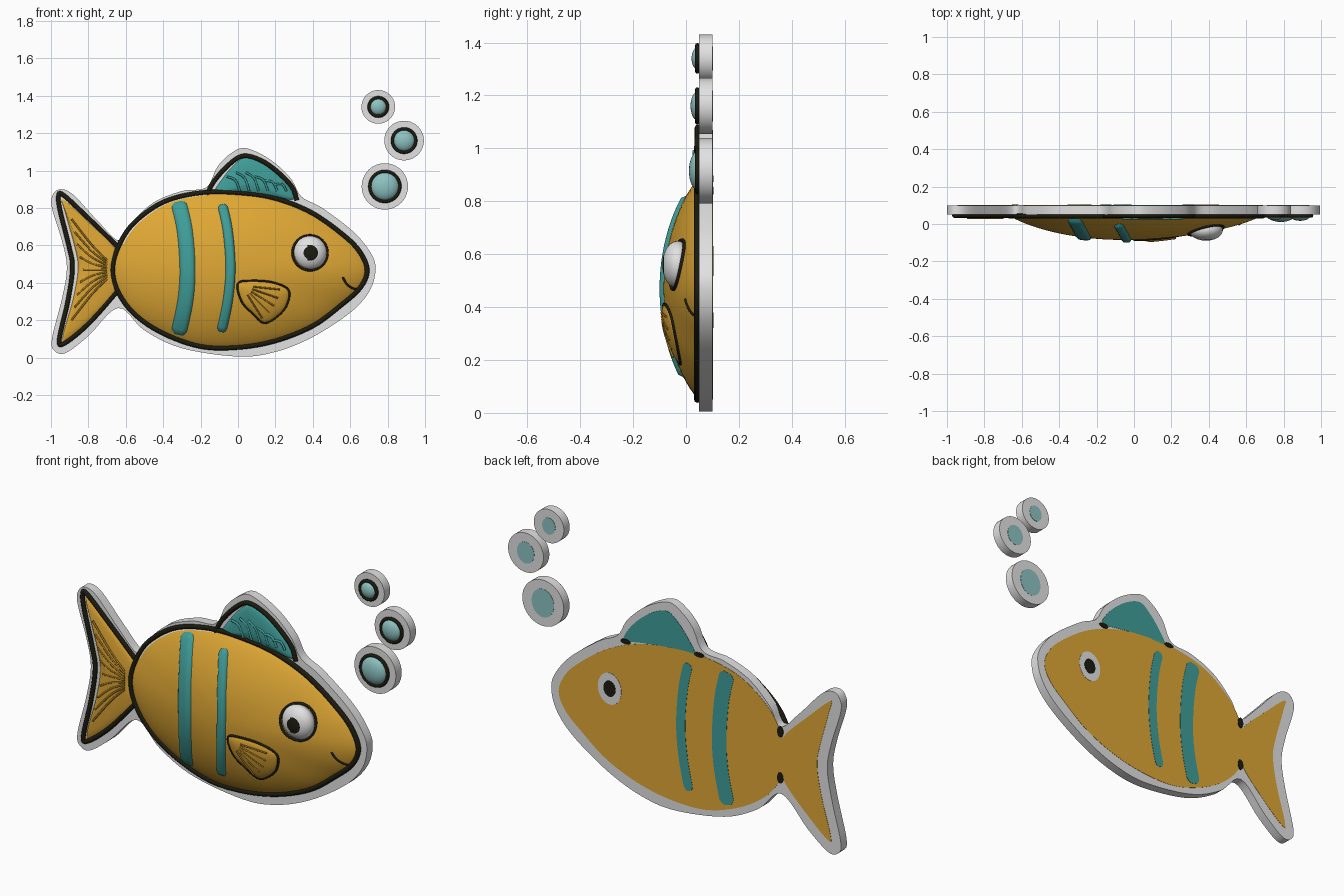
import bpy, bmesh, math
from mathutils import Vector

cube = bpy.data.objects.get("Cube")
if cube:
    bpy.data.objects.remove(cube, do_unlink=True)


def material(name, r, g, b):
    m = bpy.data.materials.new(name)
    m.use_nodes = True
    m.diffuse_color = (r, g, b, 1)
    bsdf = next(n for n in m.node_tree.nodes if n.type == 'BSDF_PRINCIPLED')
    bsdf.inputs["Base Color"].default_value = (r, g, b, 1)
    bsdf.inputs["Roughness"].default_value = 0.6
    return m


WHITE = material("white", 0.76, 0.76, 0.76)
YELLOW = material("golden yellow", 0.74, 0.39, 0.035)
OCHRE = material("dark ochre", 0.36, 0.18, 0.016)
TEAL = material("teal", 0.05, 0.34, 0.32)
PALE = material("pale teal", 0.27, 0.54, 0.54)
BLACK = material("black", 0.012, 0.011, 0.005)


def finish(name, bm, *mats):
    bmesh.ops.recalc_face_normals(bm, faces=bm.faces)
    me = bpy.data.meshes.new(name)
    bm.to_mesh(me)
    bm.free()
    ob = bpy.data.objects.new(name, me)
    bpy.context.collection.objects.link(ob)
    for m in mats:
        me.materials.append(m)
    bpy.ops.object.select_all(action='DESELECT')
    bpy.context.view_layer.objects.active = ob
    ob.select_set(True)
    bpy.ops.object.shade_smooth_by_angle(angle=math.radians(40))
    return ob


def smooth(pts, closed=True, n=6):
    """Rounded path through the given (x, z) points."""
    p = [Vector(q) for q in pts]
    p = [p[-1]] + p + p[:2] if closed else [p[0]] + p + [p[-1]]
    out = []
    for a, b, c, d in zip(p, p[1:], p[2:], p[3:]):
        for i in range(n):
            t = i / n
            out.append(0.5 * (2 * b + (c - a) * t + (2 * a - 5 * b + 4 * c - d) * t * t
                              + (3 * b - a - 3 * c + d) * t ** 3))
    return out if closed else out + [p[-2]]


def circle(c, rx, rz=None, n=40):
    return [Vector((c[0] + rx * math.cos(k * math.tau / n),
                    c[1] + (rz or rx) * math.sin(k * math.tau / n))) for k in range(n)]


def plate(name, outline, y0, y1, mat):
    bm = bmesh.new()
    face = bm.faces.new([bm.verts.new((p.x, y0, p.y)) for p in outline])
    ext = bmesh.ops.extrude_face_region(bm, geom=[face])
    bmesh.ops.translate(bm, vec=(0, y1 - y0, 0),
                        verts=[v for v in ext["geom"] if isinstance(v, bmesh.types.BMVert)])
    return finish(name, bm, mat)


def back_paint(name, outline, mat, layer=1):
    return plate(name, outline, 0.099, 0.1 + 0.0015 * layer, mat)


def tube(name, path, radius, mat, y, closed=True):
    """Round line along a path; y is a function of x and z."""
    cu = bpy.data.curves.new(name, 'CURVE')
    cu.dimensions = '3D'
    cu.bevel_depth, cu.bevel_resolution, cu.use_fill_caps = radius, 2, True
    sp = cu.splines.new('POLY')
    sp.points.add(len(path) - 1)
    for pt, p in zip(sp.points, path):
        pt.co = (p.x, y(p.x, p.y), p.y, 1)
    sp.use_cyclic_u = closed
    cu.materials.append(mat)
    ob = bpy.data.objects.new(name, cu)
    bpy.context.collection.objects.link(ob)
    bpy.ops.object.select_all(action='DESELECT')
    bpy.context.view_layer.objects.active = ob
    ob.select_set(True)
    bpy.ops.object.convert(target='MESH')
    bpy.ops.object.shade_smooth_by_angle(angle=math.radians(50))


def swell(r, power):
    return max(0.0, 1 - r * r) ** power


def dome(name, outline, center, height, base, mats, power=0.8, rule=None, rings=14):
    """Cushion that rises from the outline towards its center."""
    c = Vector(center)
    bm = bmesh.new()

    def vert(p, r):
        return bm.verts.new((p.x, base(p.x, p.y) - height * swell(r, power), p.y))
    steps = [math.sin(k / rings * math.pi / 2) for k in range(1, rings + 1)]
    loops = [[vert(c.lerp(p, r), r) for p in outline] for r in steps]
    top, n = vert(c, 0), len(outline)
    for k in range(n):
        j = (k + 1) % n
        bm.faces.new((top, loops[0][k], loops[0][j]))
        for i, (a, b) in enumerate(zip(loops, loops[1:])):
            f = bm.faces.new((a[k], b[k], b[j], a[j]))
            if rule and rule(f.calc_center_median(), steps[i + 1]):
                f.material_index = 1
    return finish(name, bm, *mats)


def flat(y):
    return lambda x, z: y


# Backing plate with its rounded rim
rim = smooth([(-.95, .9), (-.99, .87), (-.995, .8), (-.94, .62), (-.915, .48), (-.94, .32), (-.995, .1),
              (-.98, .035), (-.92, .025), (-.8, .115), (-.64, .265), (-.5, .145), (-.3, .05), (0, .005),
              (.2, .03), (.4, .11), (.6, .24), (.7, .35), (.735, .46), (.715, .55), (.62, .67), (.45, .8),
              (.34, .86), (.28, .96), (.17, 1.06), (.04, 1.12), (-.04, 1.09), (-.11, 1.02), (-.17, .91),
              (-.3, .89), (-.45, .83), (-.57, .72), (-.635, .625), (-.75, .73), (-.88, .87)])
backing = plate("backing_plate", rim, 0.05, 0.1, WHITE)

# Body cushion
BODY_C = Vector((-.06, .47))
BODY_H, BODY_Y = 0.135, 0.05
body_line = smooth([(-.67, .47), (-.64, .59), (-.56, .715), (-.4, .83), (-.2, .88), (0, .88), (.2, .85),
                    (.4, .77), (.58, .64), (.66, .55), (.69, .46), (.65, .37), (.55, .28), (.4, .17),
                    (.2, .09), (0, .055), (-.2, .06), (-.4, .13), (-.55, .23), (-.64, .35)])
dome("body", body_line, BODY_C, BODY_H, flat(BODY_Y), [YELLOW, WHITE],
     rule=lambda p, r: r > 0.975 and -.62 < p.x < -.18 and p.z > .55, rings=18)
tube("body_outline", body_line, 0.013, BLACK, flat(0.043))


def body_y(x, z):
    """Front surface of the body at x, z."""
    d = Vector((x, z)) - BODY_C
    for a, b in zip(body_line, body_line[1:] + body_line[:1]):
        e, o = b - a, a - BODY_C
        det = d.x * e.y - d.y * e.x
        if abs(det) < 1e-9:
            continue
        s = (o.x * e.y - o.y * e.x) / det
        u = (o.x * d.y - o.y * d.x) / det
        if s > 0 and -1e-6 <= u <= 1 + 1e-6:
            return BODY_Y - BODY_H * swell(1 / s, 0.8)
    return BODY_Y - BODY_H


# Tail with rays
tail = smooth([(-.65, .57), (-.8, .725), (-.935, .845), (-.925, .78), (-.875, .6), (-.855, .48),
               (-.88, .32), (-.935, .12), (-.92, .09), (-.8, .19), (-.65, .35), (-.66, .46)])
dome("tail", tail, (-.8, .47), 0.02, flat(0.048), [YELLOW], power=0.5, rings=6)
tail_line = smooth([(-.64, .59), (-.8, .745), (-.935, .87), (-.96, .86), (-.95, .78), (-.905, .6), (-.885, .48),
                    (-.91, .3), (-.955, .1), (-.93, .075), (-.8, .18), (-.64, .36)], closed=False)
tube("tail_outline", tail_line, 0.012, BLACK, flat(0.045), closed=False)
for k in range(9):
    s = (k - 4) / 4
    ray = smooth([(-.7, .47 + .05 * s), (-.78, .47 + .13 * s), (-.83 - .06 * abs(s), .47 + .27 * s)], False)
    tube("tail_ray", ray, 0.005, OCHRE, flat(0.031), closed=False)

# Dorsal fin with slanted rays
dorsal = smooth([(-.125, .875), (-.08, .96), (-.02, 1.03), (.04, 1.07), (.12, 1.045), (.21, .98), (.28, .9),
                 (.295, .845), (.18, .86), (0, .88)])
dome("dorsal_fin", dorsal, (.08, .94), 0.02, flat(0.048), [TEAL], power=0.5, rings=6)
dorsal_line = smooth([(-.165, .87), (-.13, .94), (-.05, 1.03), (.03, 1.078), (.13, 1.05), (.22, .985),
                      (.29, .91), (.315, .84)], False)
tube("dorsal_outline", dorsal_line, 0.012, BLACK, flat(0.045), closed=False)
for k in range(6):
    x = -.06 + .05 * k
    h = 1.0 - .022 * abs(k - 1.5)
    ray = smooth([(x, h), (x + .045, (h + .9) / 2 + .015), (x + .07, .89)], False)
    tube("dorsal_ray", ray, 0.006, TEAL, flat(0.03), closed=False)

# Raised stripes that follow the body
stripes = [([(-.32, .835), (-.285, .68), (-.27, .47), (-.282, .3), (-.32, .12)], .043),
           ([(-.085, .82), (-.055, .68), (-.04, .48), (-.055, .3), (-.09, .135)], .027)]


def stripe_row(path, i, half):
    side = (path[min(i + 1, len(path) - 1)] - path[max(i - 1, 0)]).normalized()
    end = min(i, len(path) - 1 - i) / 2.5
    return Vector((-side.y, side.x)) * half * math.sqrt(min(1, .25 + end))


for pts, half in stripes:
    path = smooth(pts, False, 9)
    bm, rows = bmesh.new(), []
    for i, p in enumerate(path):
        w = stripe_row(path, i, half)
        row = []
        for k in range(-5, 6):
            q = p + w * (k / 5)
            lift = 0.017 * (1 - (k / 5) ** 4) - 0.002
            if i in (0, len(path) - 1):
                lift = -0.002
            row.append(bm.verts.new((q.x, body_y(q.x, q.y) - lift, q.y)))
        rows.append(row)
    for a, b in zip(rows, rows[1:]):
        for k in range(10):
            bm.faces.new((a[k], a[k + 1], b[k + 1], b[k]))
    finish("stripe", bm, TEAL)
    edge = [p + stripe_row(path, i, half) for i, p in enumerate(path)]
    edge += [p - stripe_row(path, i, half) for i, p in reversed(list(enumerate(path)))]
    back_paint("back_stripe", edge, TEAL, 2)

# Side fin lying on the body
fin = smooth([(0, .395), (.08, .41), (.19, .4), (.27, .36), (.26, .28), (.21, .22), (.14, .185), (.08, .235),
              (.02, .3)])
dome("side_fin", fin, (.14, .3), 0.02, body_y, [YELLOW], power=0.4, rings=7)
tube("side_fin_outline", fin, 0.006, BLACK, lambda x, z: body_y(x, z) - .003)
for k in range(5):
    a = math.radians(-58 + 13 * k)
    ray = [Vector((.02 + r * math.cos(a), .385 + r * math.sin(a))) for r in (.06, .11, .16, .205)]
    tube("side_fin_ray", ray, 0.0045, OCHRE, lambda x, z: body_y(x, z) - .018, closed=False)

# Eye: flattened ball whose front cap is the pupil
EYE = (.385, .56)
bm = bmesh.new()
bmesh.ops.create_uvsphere(bm, u_segments=32, v_segments=32, radius=1)
for v in bm.verts:
    x, y, z = v.co
    v.co = (EYE[0] + .09 * x, -.032 - .057 * z, EYE[1] + .09 * y)
for f in bm.faces:
    p = f.calc_center_median()
    f.material_index = int(p.y < -.05 and math.hypot((p.x - EYE[0] - .004) / .036, (p.z - EYE[1]) / .042) < 1)
finish("eye", bm, WHITE, BLACK)
tube("eye_outline", circle(EYE, .093), 0.007, BLACK, lambda x, z: body_y(x, z) - .003)

# Mouth
tube("mouth", smooth([(.56, .43), (.58, .395), (.61, .372), (.64, .365)], False), 0.006, BLACK,
     body_y, closed=False)

# Flat colours on the back
back_paint("back_body", body_line, YELLOW)
back_paint("back_tail", tail, YELLOW)
back_paint("back_dorsal_fin", dorsal, TEAL)
back_paint("back_eye", circle(EYE, .07, .085), WHITE, 2)
back_paint("back_pupil", circle(EYE, .036, .043), BLACK, 3)
for c, rx, rz in [((-.635, .6), .018, .03), ((-.635, .35), .018, .03), ((-.15, .885), .03, .013),
                  ((.29, .84), .03, .014)]:
    back_paint("back_joint_mark", circle(c, rx, rz, 12), BLACK, 3)

# Bubbles: disc, outlined cushion and back spot
for c, disc, ball, depth in [((.75, 1.34), .09, .045, .028), ((.888, 1.16), .106, .058, .032),
                             ((.785, .915), .124, .076, .038)]:
    plate("bubble_disc", circle(c, disc), 0.05, 0.1, WHITE)
    dome("bubble", circle(c, ball), c, depth, flat(0.049), [PALE], power=0.5, rings=8)
    tube("bubble_outline", circle(c, ball + .004), 0.009, BLACK, flat(0.043))
    back_paint("back_bubble", circle(c, ball * .88, ball), PALE)
